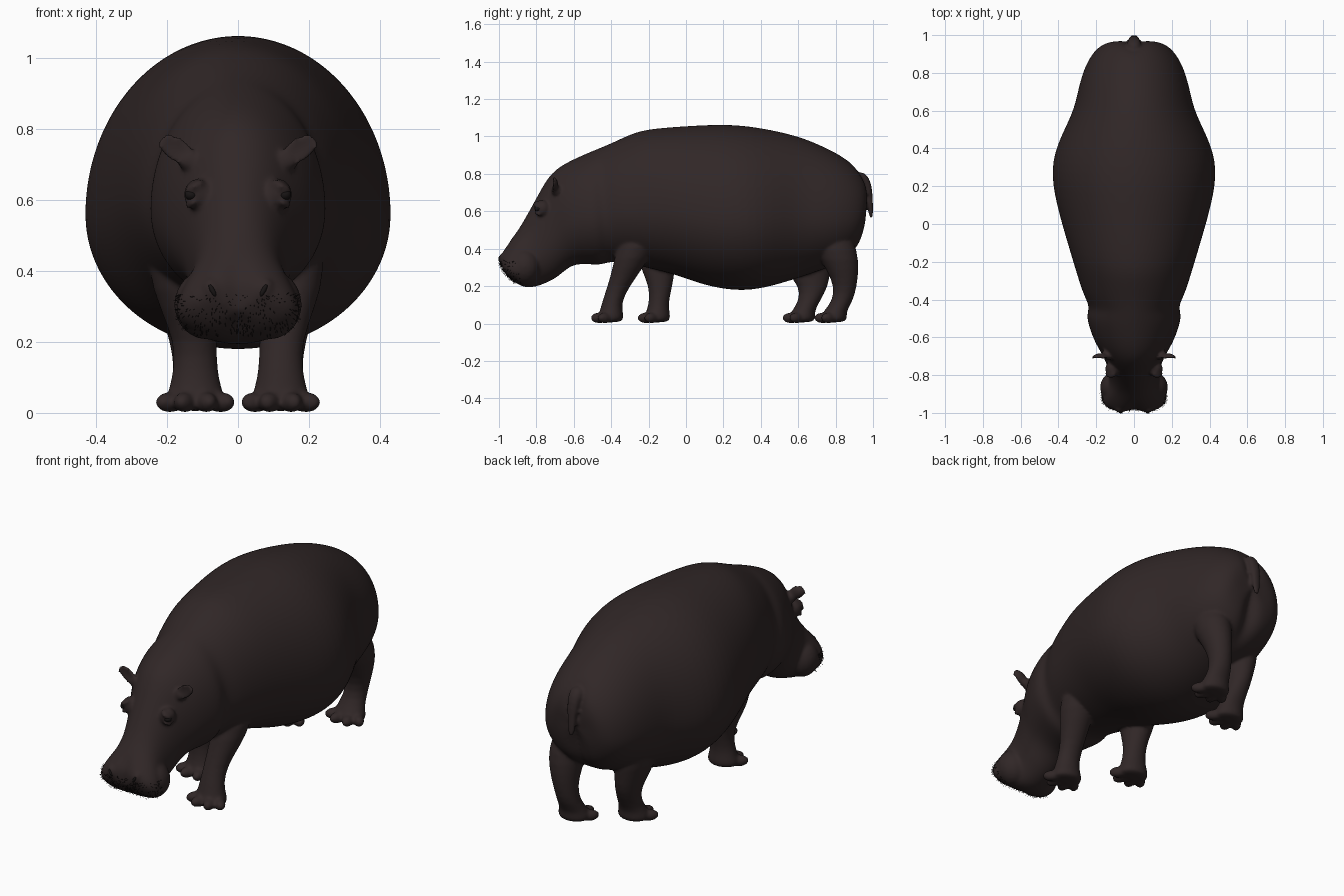
import bpy, bmesh, math, random
from mathutils import Vector, Matrix
from mathutils.bvhtree import BVHTree

random.seed(4)
if "Cube" in bpy.data.objects:
    bpy.data.objects.remove(bpy.data.objects["Cube"], do_unlink=True)


def material(name, color):
    mat = bpy.data.materials.new(name)
    mat.use_nodes = True
    mat.diffuse_color = color
    bsdf = mat.node_tree.nodes["Principled BSDF"]
    bsdf.inputs["Base Color"].default_value = color
    bsdf.inputs["Roughness"].default_value = 0.8
    return mat


skin = material("dark brown skin", (0.030, 0.020, 0.020, 1))
dark = material("near black", (0.009, 0.007, 0.007, 1))


def finish(name, bm, mat, subdivide=0):
    bmesh.ops.recalc_face_normals(bm, faces=bm.faces)
    mesh = bpy.data.meshes.new(name)
    bm.to_mesh(mesh)
    bm.free()
    mesh.materials.append(mat)
    mesh.shade_smooth()
    obj = bpy.data.objects.new(name, mesh)
    bpy.context.collection.objects.link(obj)
    if subdivide:
        mod = obj.modifiers.new("smooth", 'SUBSURF')
        mod.levels = mod.render_levels = subdivide
    return obj


def loft(name, rings, subdivide):
    bm = bmesh.new()
    loops = [[bm.verts.new(p) for p in ring] for ring in rings]
    for a, b in zip(loops, loops[1:]):
        for i in range(len(a)):
            j = (i + 1) % len(a)
            bm.faces.new((a[i], a[j], b[j], b[i]))
    bm.faces.new(loops[0])
    bm.faces.new(loops[-1])
    return finish(name, bm, skin, subdivide)


def ball(name, center, size, mat, rotation=Matrix(), cup=False):
    bm = bmesh.new()
    bmesh.ops.create_uvsphere(bm, u_segments=20, v_segments=12, radius=1)
    if cup:
        for v in bm.verts:
            if v.co.y < 0:
                v.co.y *= -0.3
    bm.transform(Matrix.Translation(center) @ rotation.to_4x4() @ Matrix.Diagonal((*size, 1)))
    return finish(name, bm, mat)


# Trunk and head: each section is top y, top z, bottom y, bottom z, half width
trunk = [
    (0.975, 0.69, 0.965, 0.55, 0.1), (0.968, 0.765, 0.94, 0.43, 0.17),
    (0.915, 0.835, 0.89, 0.36, 0.225), (0.83, 0.9, 0.80, 0.31, 0.27),
    (0.72, 0.955, 0.68, 0.27, 0.3), (0.6, 1.005, 0.58, 0.235, 0.323),
    (0.4, 1.05, 0.42, 0.187, 0.418), (0.22, 1.07, 0.28, 0.17, 0.444),
    (0, 1.058, 0.1, 0.2, 0.4), (-0.22, 1.042, -0.05, 0.26, 0.345),
    (-0.31, 1.008, -0.22, 0.30, 0.305), (-0.4, 0.965, -0.35, 0.33, 0.27),
    (-0.465, 0.938, -0.42, 0.327, 0.233), (-0.51, 0.92, -0.46, 0.31, 0.255),
    (-0.59, 0.885, -0.53, 0.318, 0.235), (-0.67, 0.845, -0.6, 0.315, 0.205),
]
head = [
    (-0.735, 0.79, -0.645, 0.285, 0.17), (-0.79, 0.69, -0.69, 0.245, 0.147),
    (-0.845, 0.59, -0.745, 0.217, 0.13), (-0.893, 0.505, -0.79, 0.2, 0.135),
    (-0.94, 0.445, -0.83, 0.192, 0.168), (-0.98, 0.4, -0.875, 0.195, 0.178),
    (-1.0, 0.365, -0.93, 0.22, 0.158), (-1.0, 0.32, -0.965, 0.26, 0.1),
]


def body_ring(section, sides=32, middle=0.43):
    ty, tz, by, bz, width = section
    base, up = Vector((0, by, bz)), Vector((0, ty - by, tz - bz))
    ring = []
    for i in range(sides):
        a = math.tau * i / sides
        s = math.sin(a)
        p = base + up * (middle + s * (1 - middle if s > 0 else middle))
        p.x = width * math.cos(a)
        # Grooves between the buttocks and down the upper lip
        groove = math.exp(-(p.x / 0.035) ** 2)
        if p.y > 0.85 and p.z < 0.8:
            p.y -= 0.04 * groove
        if p.y < -0.9 and p.z < 0.42:
            p.y += 0.022 * groove
        ring.append(p)
    return ring


body = loft("trunk_and_head", [body_ring(s) for s in trunk + head], 2)
cage = BVHTree.FromPolygons([v.co for v in body.data.vertices],
                            [p.vertices for p in body.data.polygons])
blended = [body]


def face_point(x, z):
    return cage.ray_cast(Vector((x, -2, z)), Vector((0, 1, 0)))[0]


# Legs and tail: each section is x, y, z, x radius, y radius
def oval_loft(name, sections):
    rings = [[(x + rx * math.cos(math.tau * i / 16), y + ry * math.sin(math.tau * i / 16), z)
              for i in range(16)] for x, y, z, rx, ry in sections]
    return loft(name, rings, 1)


def leg(name, side, foot_y, upper):
    foot = [(0.12, foot_y + 0.01, 0.065, 0.076, 0.062),
            (0.12, foot_y + 0.005, 0.03, 0.09, 0.075),
            (0.12, foot_y, 0.004, 0.08, 0.066)]
    blended.append(oval_loft(name, [(side * x, y, z, rx, ry) for x, y, z, rx, ry in upper + foot]))
    # Four splayed toes
    for n, degrees in enumerate((-66, -23, 23, 66)):
        a = math.radians(degrees)
        spot = Vector((side * 0.12 + 0.078 * math.sin(a), foot_y - 0.056 * math.cos(a), 0.03))
        blended.append(ball(f"{name}_toe_{n + 1}", spot, (0.029, 0.05, 0.029), skin,
                            Matrix.Rotation(a * 0.7, 3, 'Z')))


leg("front_left_leg", 1, -0.41, [
    (0.15, -0.22, 0.54, 0.08, 0.09), (0.155, -0.27, 0.4, 0.095, 0.105),
    (0.14, -0.31, 0.3, 0.08, 0.083), (0.12, -0.36, 0.2, 0.061, 0.061),
    (0.12, -0.395, 0.12, 0.063, 0.053)])
leg("front_right_leg", -1, -0.16, [
    (0.17, -0.17, 0.54, 0.08, 0.09), (0.165, -0.16, 0.4, 0.095, 0.11),
    (0.14, -0.15, 0.29, 0.08, 0.093), (0.12, -0.135, 0.2, 0.061, 0.064),
    (0.12, -0.145, 0.12, 0.063, 0.053)])
leg("hind_left_leg", 1, 0.785, [
    (0.13, 0.77, 0.52, 0.08, 0.1), (0.145, 0.8, 0.39, 0.1, 0.12),
    (0.14, 0.838, 0.29, 0.079, 0.088), (0.13, 0.853, 0.2, 0.061, 0.062),
    (0.12, 0.838, 0.12, 0.06, 0.056)])
leg("hind_right_leg", -1, 0.615, [
    (0.13, 0.66, 0.52, 0.08, 0.12), (0.15, 0.65, 0.39, 0.1, 0.14),
    (0.14, 0.65, 0.28, 0.08, 0.125), (0.13, 0.685, 0.2, 0.062, 0.078),
    (0.12, 0.66, 0.12, 0.06, 0.058)])

blended.append(oval_loft("tail", [
    (0, 0.93, 0.81, 0.02, 0.02), (0, 0.945, 0.785, 0.038, 0.03),
    (0, 0.968, 0.745, 0.035, 0.025), (0, 0.983, 0.68, 0.026, 0.016),
    (0, 0.987, 0.62, 0.024, 0.014), (0, 0.99, 0.555, 0.015, 0.011)]))

# Lips, ears, eyes and nostrils, mirrored
for side, label in ((1, "left"), (-1, "right")):
    tilt = Matrix.Rotation(-side * math.radians(33), 3, 'Y')
    lean = Matrix.Rotation(side * math.radians(28), 3, 'Y')
    socket = face_point(side * 0.105, 0.615)
    nose = face_point(side * 0.072, 0.345)
    blended += [
        ball(f"{label}_lip", Vector((side * 0.088, -0.865, 0.305)), (0.092, 0.088, 0.098), skin),
        ball(f"{label}_ear", Vector((side * 0.175, -0.717, 0.743)), (0.058, 0.034, 0.036),
             skin, tilt, cup=True),
        ball(f"{label}_ear_root", Vector((side * 0.135, -0.69, 0.71)), (0.036, 0.03, 0.03), skin),
        ball(f"{label}_eye_socket", socket + Vector((side * 0.006, 0.005, 0)),
             (0.042, 0.042, 0.045), skin),
        ball(f"{label}_brow", socket + Vector((side * 0.018, -0.018, 0.022)),
             (0.032, 0.028, 0.014), skin, tilt.inverted()),
        ball(f"{label}_lower_lid", socket + Vector((side * 0.02, -0.014, -0.022)),
             (0.026, 0.024, 0.011), skin, tilt.inverted()),
        ball(f"{label}_nostril_rim", nose + Vector((0, 0.016, 0)), (0.026, 0.022, 0.036),
             skin, lean)]
    ball(f"{label}_eye", socket + Vector((side * 0.027, -0.02, 0)), (0.018, 0.018, 0.016), dark)
    ball(f"{label}_nostril", nose + Vector((0, -0.001, 0)), (0.007, 0.008, 0.019), dark, lean)

# Fuse the skin parts into one continuous hide
graph = bpy.context.evaluated_depsgraph_get()
merged = bmesh.new()
for part in blended:
    merged.from_object(part, graph)
for part in blended:
    bpy.data.objects.remove(part, do_unlink=True)
hide = finish("body", merged, skin)
remesh = hide.modifiers.new("fuse", 'REMESH')
remesh.mode = 'VOXEL'
remesh.voxel_size = 0.0085
remesh.use_smooth_shade = True
relax = hide.modifiers.new("relax", 'SMOOTH')
relax.factor = 0.5
relax.iterations = 5

# Short bristles over the lips
graph = bpy.context.evaluated_depsgraph_get()
surface = BVHTree.FromObject(hide, graph)
bristles = bmesh.new()
for n in range(320):
    heading = math.radians(random.uniform(-80, 80))
    out = Vector((math.sin(heading), -math.cos(heading), 0))
    start = Vector((0, -0.86, random.uniform(0.22, 0.335))) + out
    root, normal = surface.ray_cast(start, -out)[:2]
    if root:
        turn = normal.to_track_quat('Z', 'Y').to_matrix().to_4x4()
        bmesh.ops.create_cone(bristles, segments=3, radius1=0.0016, radius2=0.0004,
                              depth=random.uniform(0.012, 0.026),
                              matrix=Matrix.Translation(root) @ turn)
finish("lip_bristles", bristles, dark)
